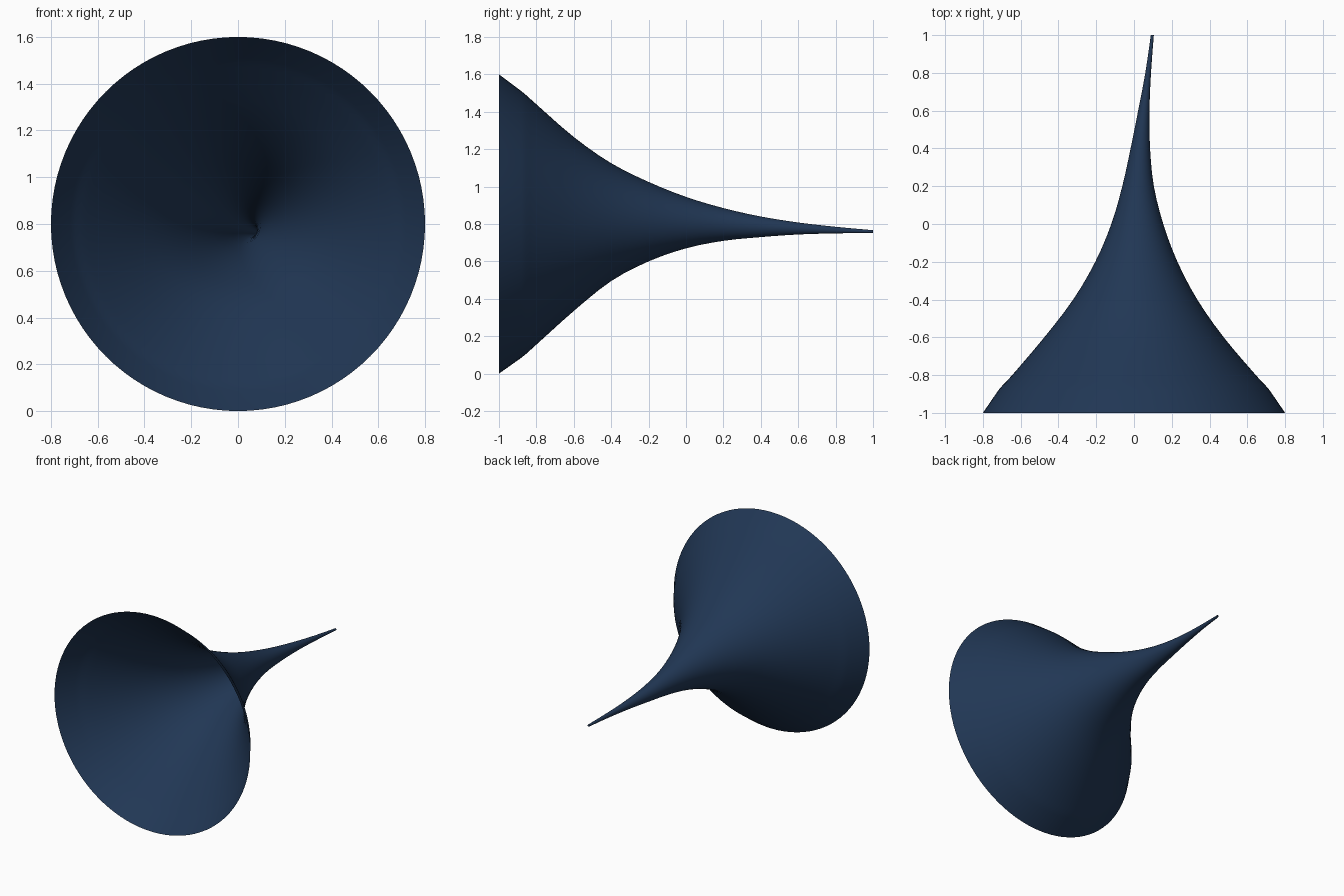
import bpy, bmesh, math

if "Cube" in bpy.data.objects:
    bpy.data.objects.remove(bpy.data.objects["Cube"])

# Cross-sections along the horn: y, x min, x max, z min, z max
SECTIONS = [
    (-1.0, -0.80, 0.80, 0.0, 1.60),
    (-0.88, -0.718, 0.718, 0.085, 1.51),
    (-0.8, -0.645, 0.645, 0.155, 1.44),
    (-0.6, -0.475, 0.475, 0.335, 1.265),
    (-0.4, -0.322, 0.335, 0.495, 1.125),
    (-0.2, -0.205, 0.23, 0.60, 1.025),
    (0.0, -0.12, 0.155, 0.67, 0.945),
    (0.2, -0.062, 0.105, 0.71, 0.885),
    (0.4, -0.018, 0.085, 0.73, 0.84),
    (0.6, 0.022, 0.082, 0.744, 0.808),
    (0.8, 0.06, 0.09, 0.75, 0.785),
    (1.0, 0.089, 0.105, 0.752, 0.767),
]
SIDES = 96


def catmull(a, b, c, d, t):
    return tuple(0.5 * (2 * q + (r - p) * t + (2 * p - 5 * q + 4 * r - s) * t * t
                        + (3 * q - p - 3 * r + s) * t ** 3)
                 for p, q, r, s in zip(a, b, c, d))


# Refine the sections away from the straight rim segment
rows = SECTIONS[:2]
for i in range(1, len(SECTIONS) - 1):
    a, b, c = SECTIONS[i - 1:i + 2]
    d = SECTIONS[min(i + 2, len(SECTIONS) - 1)]
    rows += [catmull(a, b, c, d, t / 3) for t in (1, 2)] + [c]

# Open flared horn, lofted from ring to ring
bm = bmesh.new()
rings = []
for y, x0, x1, z0, z1 in rows:
    ring = []
    for k in range(SIDES):
        ang = 2 * math.pi * k / SIDES
        ring.append(bm.verts.new(((x0 + x1) / 2 + (x1 - x0) / 2 * math.cos(ang), y,
                                  (z0 + z1) / 2 + (z1 - z0) / 2 * math.sin(ang))))
    rings.append(ring)
for lower, upper in zip(rings, rings[1:]):
    for k in range(SIDES):
        n = (k + 1) % SIDES
        bm.faces.new((lower[k], upper[k], upper[n], lower[n]))
for face in bm.faces:
    face.smooth = True

mesh = bpy.data.meshes.new("flared_horn")
bm.to_mesh(mesh)
bm.free()
horn = bpy.data.objects.new("flared_horn", mesh)
bpy.context.collection.objects.link(horn)

# Dark navy finish
navy = bpy.data.materials.new("navy")
navy.diffuse_color = (0.015, 0.038, 0.09, 1)
navy.use_nodes = True
navy.node_tree.nodes["Principled BSDF"].inputs["Base Color"].default_value = navy.diffuse_color
mesh.materials.append(navy)
